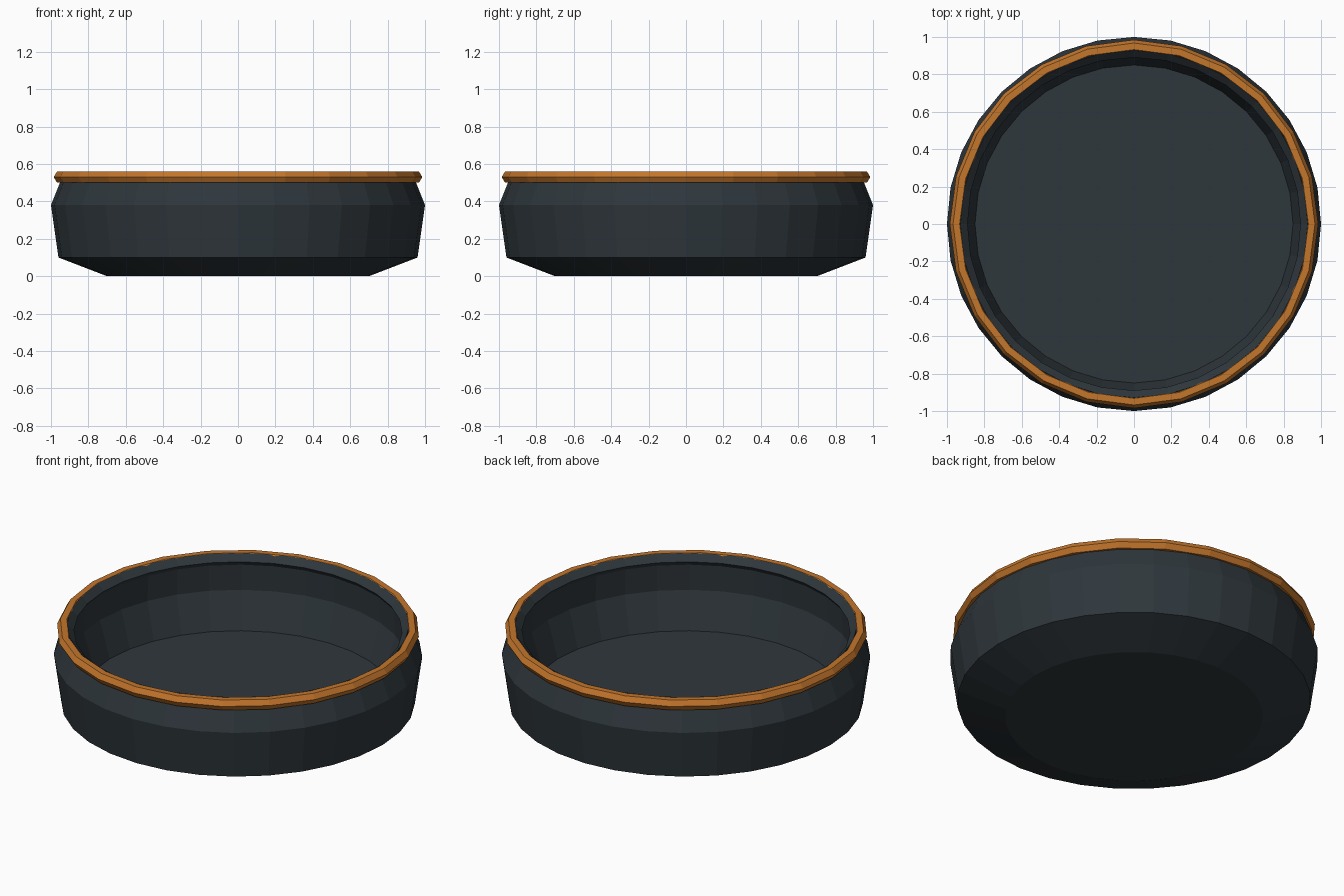
import bpy, math

if "Cube" in bpy.data.objects:
    bpy.data.objects.remove(bpy.data.objects["Cube"])


def material(name, rgb):
    m = bpy.data.materials.new(name)
    m.diffuse_color = (*rgb, 1)
    m.use_nodes = True
    m.node_tree.nodes["Principled BSDF"].inputs["Base Color"].default_value = m.diffuse_color
    return m


def lathe(name, profile, sides, mat, closed=False):
    """Revolve an (r, z) profile about z; open profiles get capped at both ends."""
    n = len(profile)
    verts = []
    for i in range(sides):
        a = 2 * math.pi * i / sides
        verts += [(r * math.cos(a), r * math.sin(a), z) for r, z in profile]
    faces = []
    for i in range(sides):
        p, q = i * n, (i + 1) % sides * n
        for j in range(n if closed else n - 1):
            k = (j + 1) % n
            faces.append((p + j, q + j, q + k, p + k))
    if not closed:
        faces.append([i * n for i in reversed(range(sides))])
        faces.append([i * n + n - 1 for i in range(sides)])
    mesh = bpy.data.meshes.new(name)
    mesh.from_pydata(verts, [], faces)
    mesh.materials.append(mat)
    mesh.update()
    ob = bpy.data.objects.new(name, mesh)
    bpy.context.collection.objects.link(ob)
    return ob


slate = material("dark slate", (0.028, 0.038, 0.045))
copper = material("copper orange", (0.55, 0.18, 0.025))

# Hollow dish: outside from the base up, over the lip, down inside to the floor
lathe("dish_body", [(0.70, 0), (0.96, 0.10), (1.0, 0.38), (0.928, 0.56),
                    (0.89, 0.524), (0.905, 0.50), (0.915, 0.345), (0.85, 0.13)],
      32, slate)

# Six-sided ring around the lip
ring = [(0.95 + 0.035 * math.cos(math.radians(60 * i)),
         0.53 + 0.035 * math.sin(math.radians(60 * i))) for i in range(6)]
lathe("rim_ring", ring, 24, copper, closed=True)
